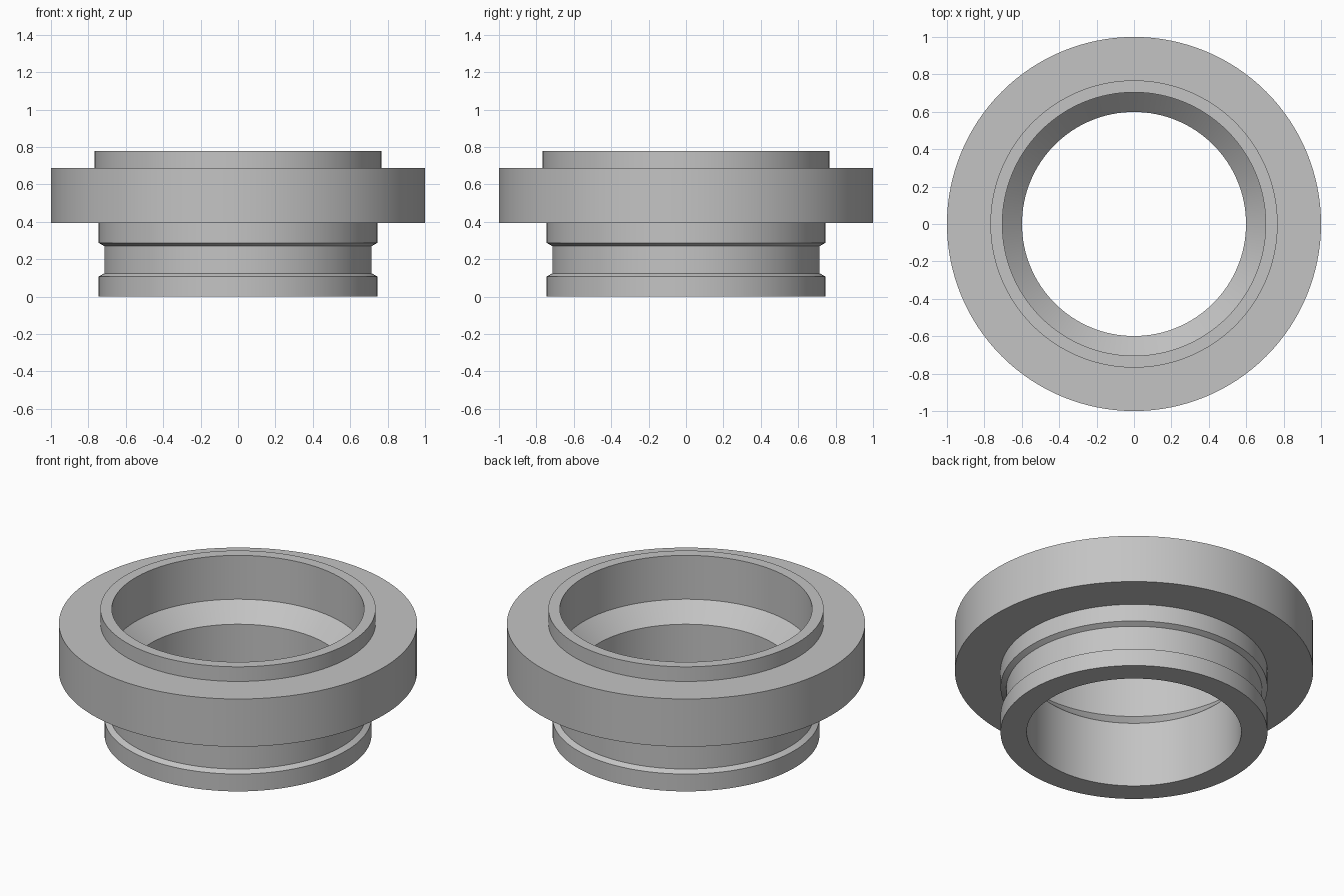
import bpy
import bmesh
import math
from mathutils import Matrix, Vector

cube = bpy.data.objects.get("Cube")
if cube:
    bpy.data.objects.remove(cube, do_unlink=True)

SEGMENTS = 128

# Plain grey metal
grey = bpy.data.materials.new("grey metal")
grey.use_nodes = True
colour = (0.55, 0.55, 0.55, 1.0)
grey.diffuse_color = colour
grey.node_tree.nodes["Principled BSDF"].inputs["Base Color"].default_value = colour


def lathe(name, profile):
    """Revolve a closed (radius, height) profile around the z axis."""
    bm = bmesh.new()
    verts = [bm.verts.new((r, 0, z)) for r, z in profile]
    edges = [bm.edges.new((a, b)) for a, b in zip(verts, verts[1:] + verts[:1])]
    bmesh.ops.spin(bm, geom=verts + edges, cent=(0, 0, 0), axis=(0, 0, 1),
                   angle=math.tau, steps=SEGMENTS, use_merge=True)
    bmesh.ops.remove_doubles(bm, verts=bm.verts, dist=0.0001)
    bmesh.ops.recalc_face_normals(bm, faces=bm.faces)
    mesh = bpy.data.meshes.new(name)
    bm.to_mesh(mesh)
    bm.free()
    mesh.materials.append(grey)
    obj = bpy.data.objects.new(name, mesh)
    bpy.context.collection.objects.link(obj)
    bpy.ops.object.select_all(action="DESELECT")
    obj.select_set(True)
    bpy.context.view_layer.objects.active = obj
    bpy.ops.object.shade_smooth_by_angle(angle=math.radians(25))
    return obj


# Outer wall: neck with a chamfered groove, wide flange, raised lip
outer = [
    (0.745, 0.0), (0.745, 0.107), (0.715, 0.124),
    (0.715, 0.27), (0.745, 0.287), (0.745, 0.394),
    (1.0, 0.394), (1.0, 0.688), (0.768, 0.688), (0.768, 0.778),
]
# Inner wall: wide upper bore, conical step, narrow lower bore
inner = [(0.704, 0.778), (0.704, 0.508), (0.599, 0.403), (0.599, 0.0)]

lathe("flanged_ring", outer + inner)
